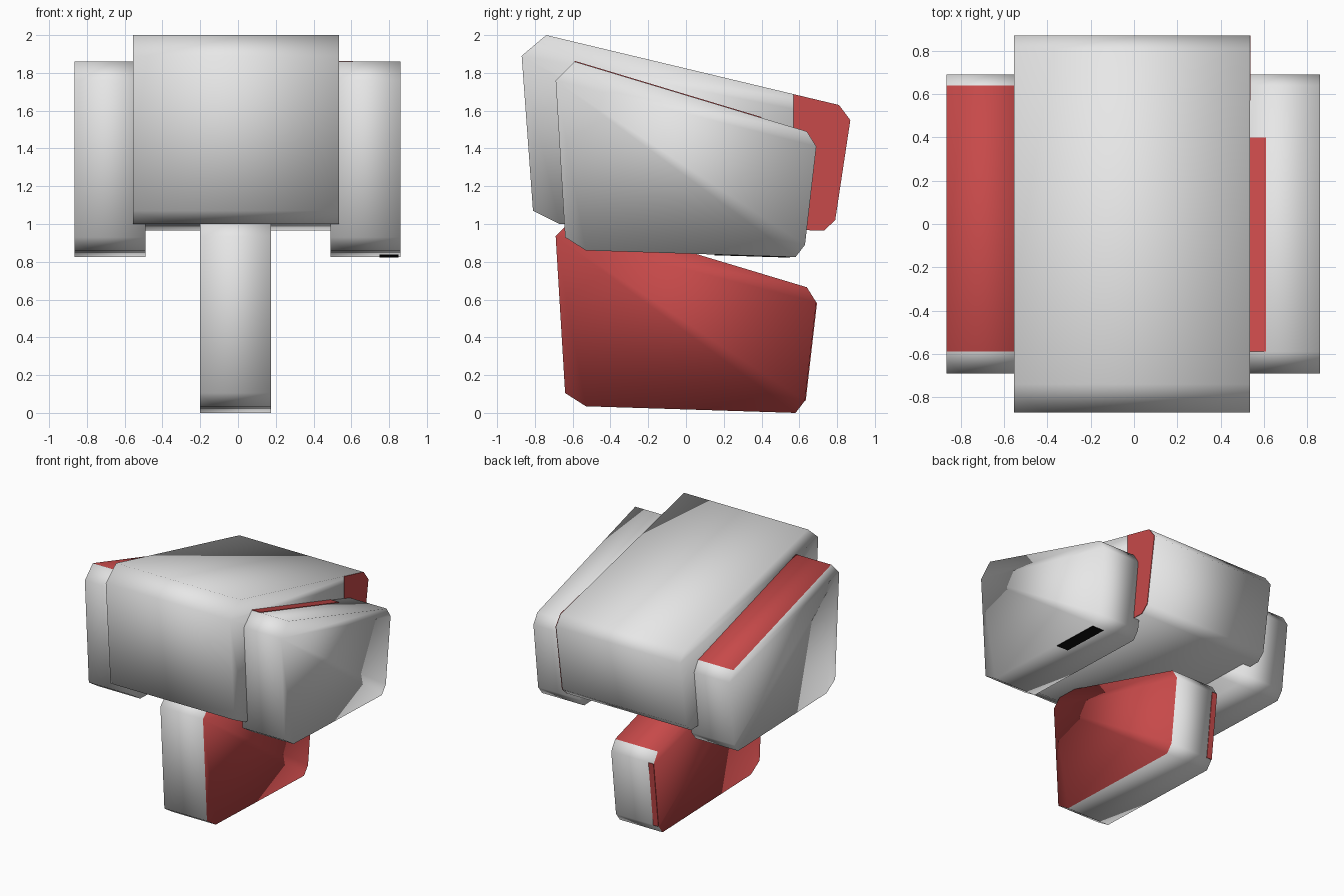
import bpy, bmesh

if "Cube" in bpy.data.objects:
    bpy.data.objects.remove(bpy.data.objects["Cube"])


def make_mat(name, rgb):
    m = bpy.data.materials.new(name)
    m.diffuse_color = (*rgb, 1.0)
    m.use_nodes = True
    m.node_tree.nodes["Principled BSDF"].inputs["Base Color"].default_value = m.diffuse_color
    return m


GREY = make_mat("light_grey", (0.8, 0.8, 0.8))
RED = make_mat("red", (0.57, 0.067, 0.067))
BLACK = make_mat("black", (0.005, 0.005, 0.005))


def prism(name, x0, x1, profile, mats, red_sides=False, red_top=None, smooth=True):
    """Extrude a (y, z) profile along x; caps are fans from the first point."""
    bm = bmesh.new()
    a = [bm.verts.new((x0, y, z)) for y, z in profile]
    b = [bm.verts.new((x1, y, z)) for y, z in profile]
    n = len(profile)
    for i in range(n):
        j = (i + 1) % n
        f = bm.faces.new((a[i], a[j], b[j], b[i]))
        if i == red_top:
            f.material_index = 1
    for ring in (a, b):
        for i in range(1, n - 1):
            f = bm.faces.new((ring[0], ring[i], ring[i + 1]))
            f.material_index = 1 if red_sides else 0
    bmesh.ops.recalc_face_normals(bm, faces=bm.faces)
    for f in bm.faces:
        f.smooth = smooth
    me = bpy.data.meshes.new(name)
    bm.to_mesh(me)
    bm.free()
    for m in mats:
        me.materials.append(m)
    ob = bpy.data.objects.new(name, me)
    bpy.context.collection.objects.link(ob)
    return ob


# Wedge profiles with chamfered corners
SMALL = [(-0.69, 1.76), (-0.59, 1.86), (0.64, 1.49), (0.69, 1.41),
         (0.63, 0.89), (0.58, 0.825), (-0.53, 0.86), (-0.64, 0.93)]
LARGE = [(-0.87, 1.89), (-0.74, 2.0), (0.81, 1.63), (0.87, 1.55),
         (0.79, 1.02), (0.73, 0.965), (-0.67, 1.0), (-0.81, 1.07)]
LOWER = [(y, z - 0.825) for y, z in SMALL]

# Main blocks
prism("centre_block", -0.555, 0.535, LARGE, [GREY])
prism("left_block", -0.865, -0.49, SMALL, [GREY, RED], red_top=1)
prism("right_block", 0.49, 0.86, SMALL, [GREY])
prism("lower_block", -0.2, 0.175, LOWER, [GREY, RED], red_sides=True, red_top=1)

T = 0.004  # thickness of painted plates


def strip(name, x0, x1, p, q, dy, dz, mat):
    """Thin plate lying on the profile line p-q."""
    prof = [p, q, (q[0] + dy, q[1] + dz), (p[0] + dy, p[1] + dz)]
    prism(name, x0, x1, prof, [mat], smooth=False)


# Painted patches
prism("centre_side_patch", 0.534, 0.535 + T,
      [(0.57, 1.687)] + LARGE[2:6] + [(0.57, 0.969)], [RED], smooth=False)
strip("right_top_patch", 0.53, 0.61, (-0.59, 1.86), (0.40, 1.562), 0, T, RED)
strip("right_bottom_patch", 0.75, 0.85, (0.15, 0.8386), (0.55, 0.826), 0, -T, BLACK)
strip("lower_back_patch", -0.2, -0.155, LOWER[3], LOWER[4], T, 0, RED)
